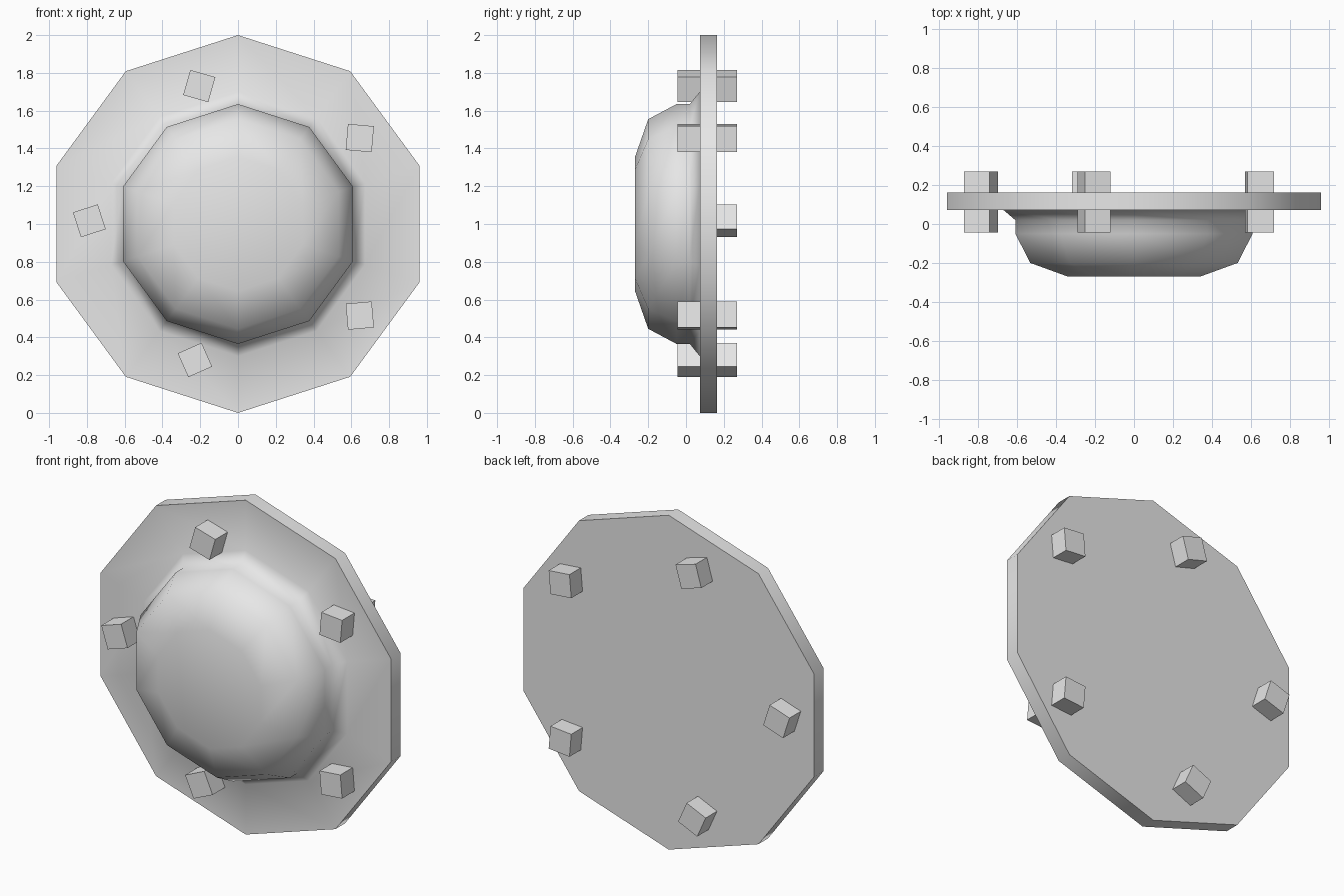
import bpy, bmesh, math
from mathutils import Matrix

if "Cube" in bpy.data.objects:
    bpy.data.objects.remove(bpy.data.objects["Cube"])

grey = bpy.data.materials.new("light_grey")
grey.diffuse_color = (0.8, 0.8, 0.8, 1)
grey.use_nodes = True
grey.node_tree.nodes["Principled BSDF"].inputs["Base Color"].default_value = grey.diffuse_color

CZ = 1.0


def finish(name, bm):
    bmesh.ops.recalc_face_normals(bm, faces=bm.faces)
    mesh = bpy.data.meshes.new(name)
    bm.to_mesh(mesh)
    bm.free()
    mesh.materials.append(grey)
    obj = bpy.data.objects.new(name, mesh)
    bpy.context.collection.objects.link(obj)
    return obj


# Ten-sided flange and dome, lathed around the y axis: (radius, y)
profile = [(0.355, -0.27), (0.555, -0.20), (0.635, -0.05), (0.635, 0.02),
           (0.70, 0.073), (1.0, 0.073), (1.0, 0.163)]
bm = bmesh.new()
rings = []
for r, y in profile:
    angles = [math.pi / 2 + i * math.tau / 10 for i in range(10)]
    rings.append([bm.verts.new((r * 1.01 * math.cos(a), y, CZ + r * math.sin(a)))
                  for a in angles])
for a, b in zip(rings, rings[1:]):
    for i in range(10):
        j = (i + 1) % 10
        bm.faces.new((a[i], a[j], b[j], b[i]))
bm.faces.new(rings[0])
bm.faces.new(rings[-1])
body = finish("flanged_dome", bm)
bpy.context.view_layer.objects.active = body
body.select_set(True)
bpy.ops.object.shade_smooth_by_angle(angle=math.radians(60))
body.select_set(False)

# Square bolts through the flange: x, z, tilt in degrees
bolts = [(-0.205, 1.73, -16), (0.645, 1.455, -5), (0.645, 0.515, 5),
         (-0.228, 0.28, 24), (-0.787, 1.017, 18)]
for n, (x, z, tilt) in enumerate(bolts, 1):
    bm = bmesh.new()
    m = (Matrix.Translation((x, 0.113, z))
         @ Matrix.Rotation(-math.radians(tilt), 4, 'Y')
         @ Matrix.Diagonal((0.138, 0.314, 0.138, 1)))
    bmesh.ops.create_cube(bm, size=1, matrix=m)
    finish(f"square_bolt_{n}", bm)
